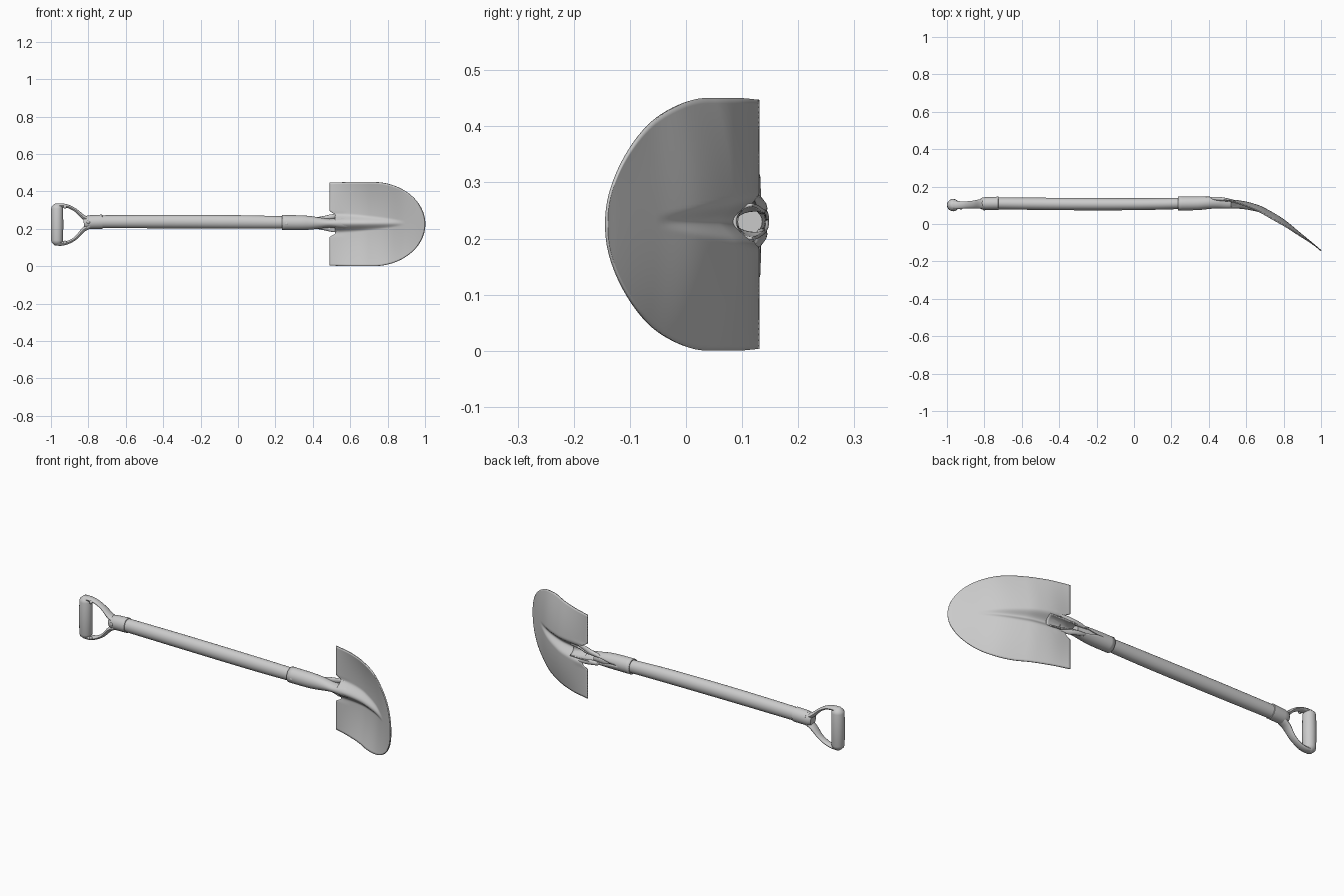
import bpy, bmesh, math
from mathutils import Vector

if "Cube" in bpy.data.objects:
    bpy.data.objects.remove(bpy.data.objects["Cube"])

Y = Vector((0, 1, 0))


def smooth(pts, sub):
    """Catmull-Rom samples through tuples of any length."""
    out = []
    for i in range(len(pts) - 1):
        a, b, c, d = (pts[max(0, i - 1)], pts[i], pts[i + 1], pts[min(len(pts) - 1, i + 2)])
        hb = math.dist(b[:3], c[:3])
        pa, pd = math.dist(a[:3], b[:3]) or hb, math.dist(c[:3], d[:3]) or hb
        for k in range(sub):
            t = k / sub
            row = []
            for p, q, r, s in zip(a, b, c, d):
                m0 = (r - p) / (pa + hb if a != b else hb) * hb
                m1 = (s - q) / (pd + hb if c != d else hb) * hb
                row.append((2*t**3 - 3*t*t + 1) * q + (t**3 - 2*t*t + t) * m0
                           + (3*t*t - 2*t**3) * r + (t**3 - t*t) * m1)
            out.append(tuple(row))
    return out + [tuple(pts[-1])]


def finish(name, bm, angle=40, thick=0):
    bmesh.ops.remove_doubles(bm, verts=bm.verts, dist=0.00005)
    bmesh.ops.recalc_face_normals(bm, faces=bm.faces)
    me = bpy.data.meshes.new(name)
    bm.to_mesh(me)
    bm.free()
    ob = bpy.data.objects.new(name, me)
    bpy.context.collection.objects.link(ob)
    if thick:
        mod = ob.modifiers.new("thickness", 'SOLIDIFY')
        mod.thickness, mod.offset = thick, 0
    bpy.ops.object.select_all(action='DESELECT')
    ob.select_set(True)
    bpy.context.view_layer.objects.active = ob
    bpy.ops.object.shade_smooth_by_angle(angle=math.radians(angle))
    return ob


def skin(bm, rows, closed):
    n = len(rows[0])
    for r0, r1 in zip(rows, rows[1:]):
        for j in range(n if closed else n - 1):
            k = (j + 1) % n
            bm.faces.new((r0[j], r0[k], r1[k], r1[j]))


def tube(name, stations, sub=1, sides=24, thick=0):
    """Stations: x, y, z, in-plane radius, y radius, opening angle towards +y (trough)."""
    st = smooth(stations, sub) if sub > 1 else stations
    trough = len(st[0]) > 5
    bm = bmesh.new()
    rows = []
    for i, s in enumerate(st):
        t = Vector(st[min(i + 1, len(st) - 1)][:3]) - Vector(st[max(i - 1, 0)][:3])
        n = t.normalized().cross(Y).normalized()
        gap = math.radians(max(0, s[5])) if trough else 0
        steps = sides - 1 if trough else sides
        row = []
        for j in range(sides):
            a = gap + (2 * math.pi - 2 * gap) * j / steps
            row.append(bm.verts.new(Vector(s[:3]) + n * s[3] * math.sin(a) + Y * s[4] * math.cos(a)))
        rows.append(row)
    skin(bm, rows, not trough)
    if not trough:
        bm.faces.new(rows[0])
        bm.faces.new(rows[-1])
    return finish(name, bm, thick=thick)


# Wooden shaft, slightly bowed, tapering inside the socket
tube("shaft", [(-0.80, .111, .238, .034, .031), (-0.4, .107, .239, .036, .033),
               (0, .106, .237, .036, .032), (.25, .110, .234, .033, .030),
               (.36, .113, .232, .030, .029), (.45, .114, .230, .022, .022)], sub=6)

# Blade: spine stations x, y, rib depth, rib half width
HALF, MID = .2245, .2255
spine = smooth([(.49, .128, .042, .052), (.58, .121, .038, .050), (.65, .104, .033, .045),
                (.70, .083, .027, .040), (.80, .023, .014, .028), (.89, -.051, 0, .015),
                (.95, -.100, 0, .015), (.98, -.125, 0, .015), (.995, -.138, 0, .015),
                (1.0, -.142, 0, .015)], 8)
bm = bmesh.new()
rows = []
for x, y, depth, width in spine:
    t = max(0, (x - .72) / .28)
    half = HALF * math.sqrt(max(0, 1 - t * t)) * (1 - .012 * max(0, (.6 - x) / .11))
    dish = .035 * math.sin(math.pi * min(1, max(0, (x - .49) / .51)))
    row = []
    for j in range(65):
        v = j / 32 - 1
        dz = half * math.copysign(abs(v) ** 1.4, v)
        rib = max(0, depth) * .5 * (1 + math.cos(math.pi * min(1, abs(dz - .005) / width)))
        notch = .03 * min(1, max(0, (.068 - abs(dz)) / .015)) * max(0, (.58 - x) / .09)
        row.append(bm.verts.new((x + notch, y - dish * (dz / HALF) ** 2 - rib, MID + dz)))
    rows.append(row)
skin(bm, rows, False)
finish("blade", bm, thick=.006)

# Socket: closed sleeve that opens into a trough and runs into the blade rib
tube("socket", [(.235, .110, .234, .037, .035, 0), (.34, .111, .233, .036, .034, 2),
                (.39, .114, .232, .033, .032, 20), (.44, .117, .231, .026, .031, 38),
                (.49, .122, .230, .021, .036, 62), (.54, .124, .230, .027, .039, 85),
                (.60, .119, .230, .030, .032, 90)], sub=5, thick=.006)

# Folded lips on the back of the socket
for name, side in (("upper_lip", 1), ("lower_lip", -1)):
    tube(name, [(.40, .138, .231 + side * .016, .004, .004), (.43, .136, .231 + side * .022, .010, .009),
                (.47, .133, .231 + side * .027, .013, .010), (.51, .127, .231 + side * .036, .012, .007),
                (.55, .122, .231 + side * .042, .004, .003)], sub=5, sides=12)

# Grip collar around the top of the shaft
tube("grip_collar", [(-.825, .108, .233, .028, .024), (-.815, .109, .234, .034, .031),
                     (-.79, .110, .236, .037, .034), (-.725, .111, .238, .038, .035),
                     (-.724, .111, .238, .034, .031)])

# Yoke arms
for name, side in (("upper_yoke_arm", 1), ("lower_yoke_arm", -1)):
    tube(name, [(-.79, .109, .232 + side * .014, .016, .026), (-.825, .107, .229 + side * .033, .012, .025),
                (-.865, .104, .225 + side * .072, .009, .020), (-.905, .102, .224 + side * .095, .009, .019),
                (-.94, .101, .223 + side * .102, .011, .021), (-.967, .101, .223 + side * .101, .012, .022)],
         sub=5, sides=16)

# Grip bar with rounded ends
prof = [(.111, .014), (.097, .029), (.085, .032), (0, .033)]
prof = [(-.1125, .006)] + [(-d, r) for d, r in prof] + [(d, r) for d, r in prof[-2::-1]] + [(.1125, .006)]
tube("grip_bar", [(-.967, .101, .223 + d, r, r) for d, r in prof])

# Rivets
for name, loc in (("socket_rivet", (.26, .076, .228)), ("yoke_rivet", (-.80, .078, .236)),
                  ("upper_arm_rivet", (-.925, .083, .318)), ("lower_arm_rivet", (-.925, .083, .128))):
    bpy.ops.mesh.primitive_uv_sphere_add(segments=16, ring_count=8, radius=.009, location=loc)
    ob = bpy.context.object
    ob.name = name
    ob.scale.y = .55
    bpy.ops.object.shade_smooth()
